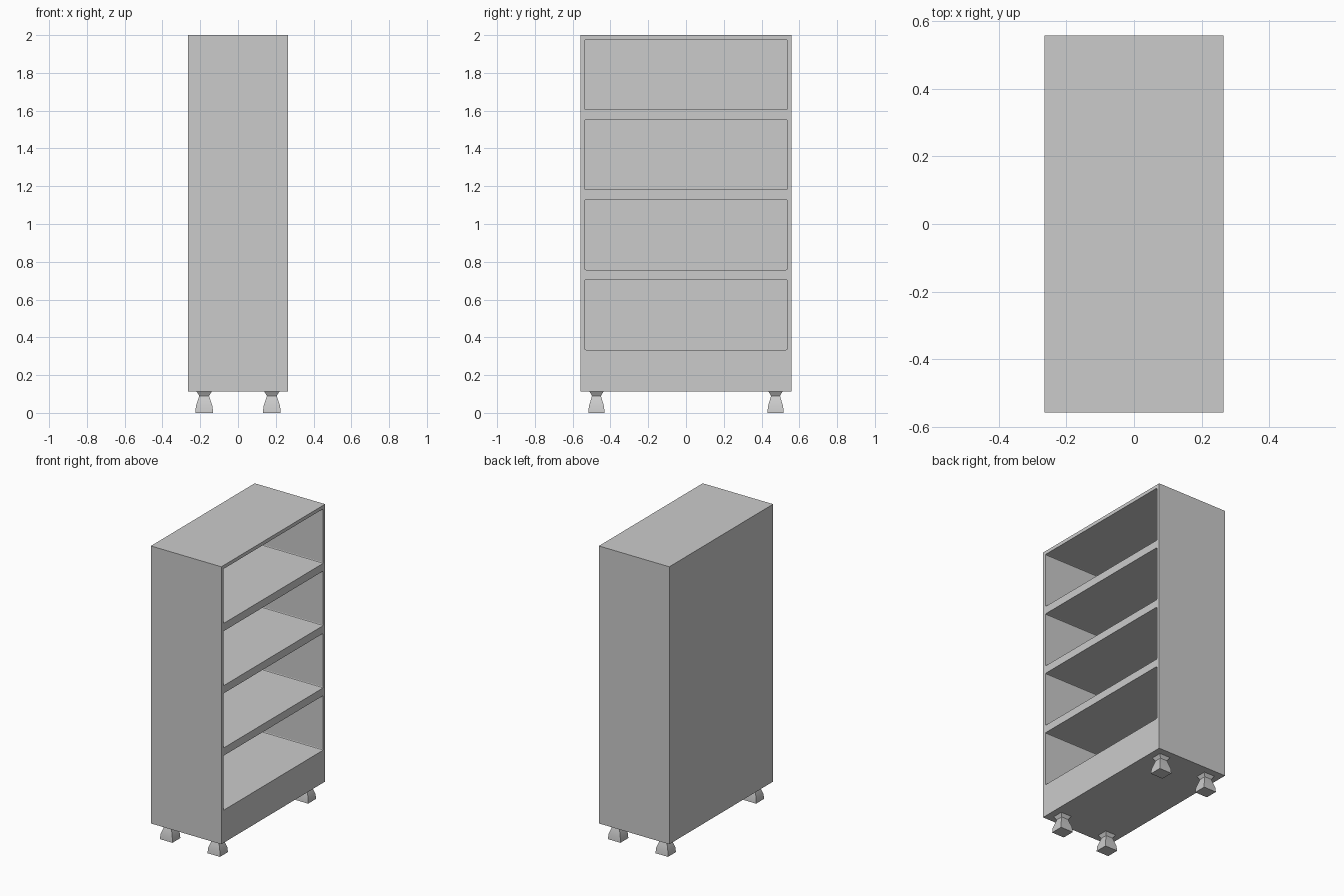
import bpy, bmesh
from mathutils import Matrix

if "Cube" in bpy.data.objects:
    bpy.data.objects.remove(bpy.data.objects["Cube"])

GREY = (0.6, 0.6, 0.6, 1)
mat = bpy.data.materials.new("grey paint")
mat.use_nodes = True
mat.diffuse_color = GREY
mat.node_tree.nodes["Principled BSDF"].inputs["Base Color"].default_value = GREY


def add_object(name, bm):
    bmesh.ops.recalc_face_normals(bm, faces=bm.faces)
    mesh = bpy.data.meshes.new(name)
    bm.to_mesh(mesh)
    bm.free()
    mesh.materials.append(mat)
    obj = bpy.data.objects.new(name, mesh)
    bpy.context.collection.objects.link(obj)
    return obj


def add_box(bm, low, high):
    size = [b - a for a, b in zip(low, high)]
    centre = [(a + b) / 2 for a, b in zip(low, high)]
    matrix = Matrix.Translation(centre) @ Matrix.Diagonal((*size, 1))
    return bmesh.ops.create_cube(bm, size=1, matrix=matrix)["verts"]


HALF_X, HALF_Y, BASE_Z, TOP_Z = 0.265, 0.558, 0.112, 2.0
WALL = 0.022

# Cabinet body
bm = bmesh.new()
add_box(bm, (-HALF_X, -HALF_Y, BASE_Z), (HALF_X, HALF_Y, TOP_Z))
cabinet = add_object("cabinet", bm)

# Four open compartments, cut from the +x side with slightly rounded corners
bm = bmesh.new()
for i in range(4):
    z = 0.334 + i * 0.4237
    add_box(bm, (WALL - HALF_X, WALL - HALF_Y, z),
            (HALF_X + 0.1, HALF_Y - WALL, z + 0.371))
long_edges = [e for e in bm.edges
              if abs(e.verts[0].co.x - e.verts[1].co.x) > 0.1]
bmesh.ops.bevel(bm, geom=long_edges, offset=0.007, segments=2,
                profile=0.5, affect='EDGES')
cutter = add_object("compartment_cutter", bm)
cutter.hide_render = True
cutter.hide_viewport = True
cut = cabinet.modifiers.new("compartments", 'BOOLEAN')
cut.operation = 'DIFFERENCE'
cut.solver = 'EXACT'
cut.object = cutter

# Four square feet with a pinched neck: (height, half width x, half width y)
PROFILE = [(0, 0.047, 0.043), (0.035, 0.044, 0.04), (0.065, 0.034, 0.031),
           (0.09, 0.026, 0.024), (0.1, 0.032, 0.029), (BASE_Z, 0.04, 0.037)]


def add_foot(name, x, y):
    bm = bmesh.new()
    rings = [[bm.verts.new((x + sx * hx, y + sy * hy, z))
              for sx, sy in ((-1, -1), (1, -1), (1, 1), (-1, 1))]
             for z, hx, hy in PROFILE]
    for lower, upper in zip(rings, rings[1:]):
        for i in range(4):
            j = (i + 1) % 4
            bm.faces.new((lower[i], lower[j], upper[j], upper[i]))
    bm.faces.new(rings[0])
    bm.faces.new(rings[-1])
    foot = add_object(name, bm)
    bpy.ops.object.select_all(action='DESELECT')
    foot.select_set(True)
    bpy.context.view_layer.objects.active = foot
    bpy.ops.object.shade_smooth_by_angle()


for end, y in (("front", -0.474), ("back", 0.474)):
    for side, x in (("right", -0.179), ("left", 0.179)):
        add_foot(f"{end}_{side}_foot", x, y)
